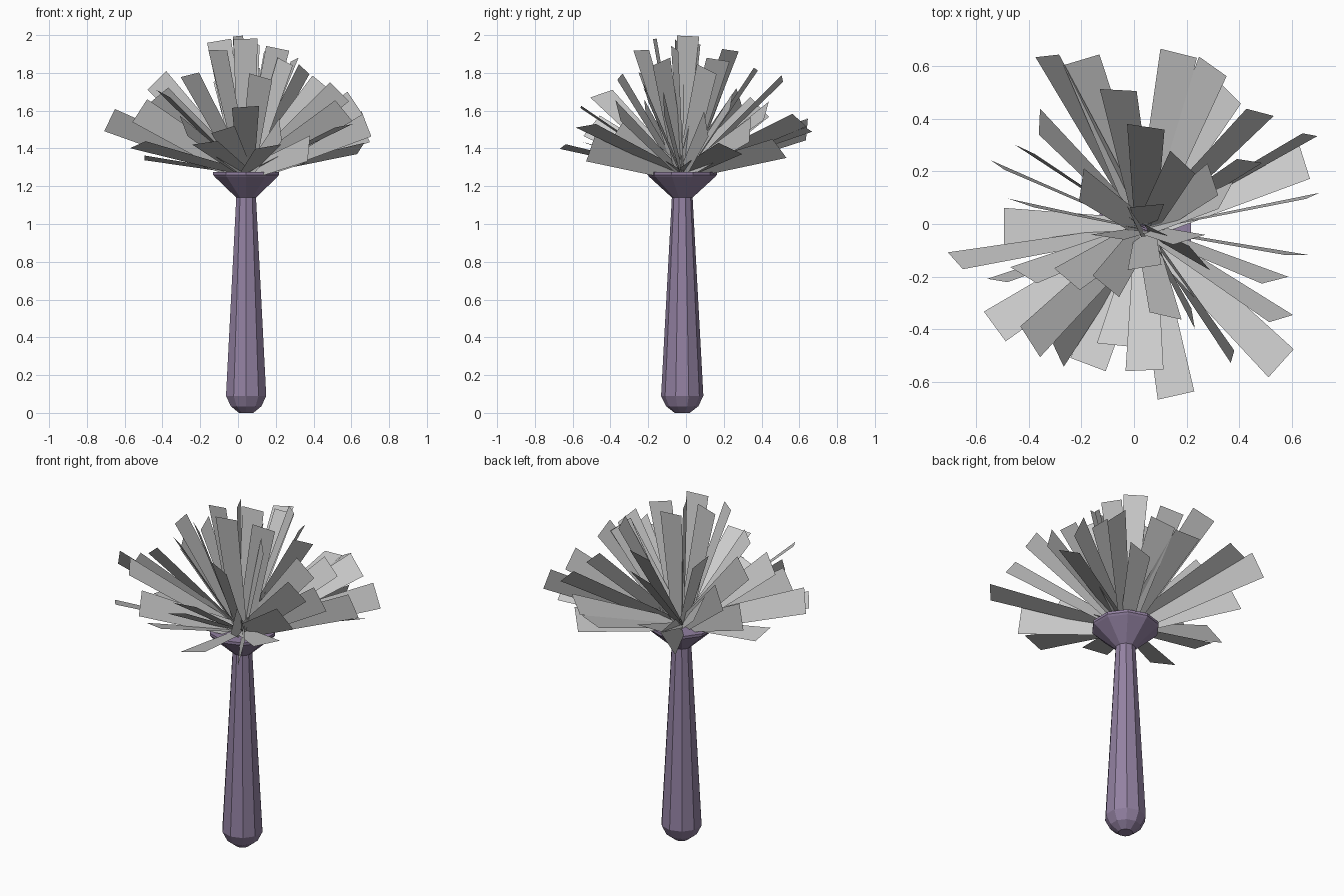
import bpy, bmesh, math
from mathutils import Vector

if "Cube" in bpy.data.objects:
    bpy.data.objects.remove(bpy.data.objects["Cube"])

CX, CY = 0.043, -0.02


def make_object(name, bm, color=None):
    mesh = bpy.data.meshes.new(name)
    bm.to_mesh(mesh)
    bm.free()
    ob = bpy.data.objects.new(name, mesh)
    bpy.context.collection.objects.link(ob)
    if color:
        mat = bpy.data.materials.new(name + "_paint")
        mat.diffuse_color = color
        mat.use_nodes = True
        mat.node_tree.nodes["Principled BSDF"].inputs["Base Color"].default_value = mat.diffuse_color
        mesh.materials.append(mat)
    return ob


def lathe(name, profile, sides, color):
    """Faceted turned part from (radius, z) pairs, with a corner facing the front."""
    bm = bmesh.new()
    rings = []
    for r, z in profile:
        angles = [2 * math.pi * i / sides - math.pi / 2 for i in range(sides)]
        rings.append([bm.verts.new((CX + r * math.cos(a), CY + r * math.sin(a), z))
                      for a in angles])
    for low, high in zip(rings, rings[1:]):
        for i in range(sides):
            j = (i + 1) % sides
            bm.faces.new((low[i], low[j], high[j], high[i]))
    bm.faces.new(rings[0][::-1])
    bm.faces.new(rings[-1])
    return make_object(name, bm, color)


def add_strip(bm, x, y, z, twist, width=0.145):
    """One flat tapered strip from the cup to the tip, twisted about its length."""
    tip = Vector((x, y, z))
    flat = Vector((x - CX, y - CY, 0)).normalized()
    base = Vector((CX, CY, 1.27)) + flat * 0.02
    u = (tip - base).normalized()
    side = Vector((-flat.y, flat.x, 0))
    t = math.radians(twist)
    w = side * math.cos(t) + u.cross(side) * math.sin(t)
    corners = (base - w * 0.042, tip - w * width / 2, tip + w * width / 2, base + w * 0.042)
    bm.faces.new([bm.verts.new(c) for c in corners])


def strips(name, tips, width):
    bm = bmesh.new()
    for tip in tips:
        add_strip(bm, *tip, width)
    make_object(name, bm)


# Handle with rounded butt and flared cup
purple = (0.29, 0.22, 0.36, 1)
lathe("handle", [(0.04, 0), (0.085, 0.035), (0.112, 0.09), (0.055, 1.14)], 10, purple)
lathe("cup", [(0.055, 1.14), (0.175, 1.25), (0.183, 1.26), (0.183, 1.275)], 10, purple)

# Outer strips: tip x, y, z and twist in degrees
strips("outer_strips", [
    (-.33, .64, 1.50, -55), (-.20, .625, 1.55, -10), (-.06, .51, 1.77, -20),
    (.045, .37, 1.82, -10), (.17, .65, 1.50, -10), (.30, .60, 1.55, -30),
    (.37, .495, 1.40, -45), (.48, .425, 1.60, 50), (.67, .34, 1.50, 75),
    (.65, .235, 1.40, -25), (.68, .107, 1.53, -85), (.45, -.013, 1.74, 90),
    (.62, -.118, 1.64, -84), (.537, -.214, 1.70, -65), (.56, -.36, 1.60, -60),
    (.56, -.53, 1.52, 8), (.375, -.505, 1.40, 75), (.225, -.36, 1.50, 80),
    (.16, -.653, 1.41, 10), (.04, -.557, 1.62, 5), (-.175, -.535, 1.43, 8),
    (-.288, -.50, 1.52, -55), (-.395, -.448, 1.69, -20), (-.53, -.39, 1.42, 15),
    (-.52, -.215, 1.60, 75), (-.42, -.195, 1.68, 50), (-.68, -.14, 1.55, 60),
    (-.495, -.01, 1.35, 10), (-.52, .225, 1.55, 85), (-.417, .285, 1.66, -85),
    (-.36, .39, 1.62, 60), (-.43, .08, 1.76, 85),
], 0.145)

# Inner strips filling the middle of the head
strips("inner_strips", [
    (-.107, -.237, 1.92, -5), (-.255, -.21, 1.79, 20), (.04, -.165, 1.98, 10),
    (.30, .17, 1.87, -20), (.185, .235, 1.92, -15), (.05, .07, 1.95, 10),
    (-.10, -.05, 1.97, 70), (0, .01, 1.995, 60), (.21, -.06, 1.93, -60),
    (.25, -.13, 1.86, 70), (-.08, -.46, 1.50, 20), (.12, -.35, 1.78, -30),
    (-.20, .15, 1.76, 30), (.35, .11, 1.82, -55), (.44, .24, 1.65, 60),
], 0.13)
